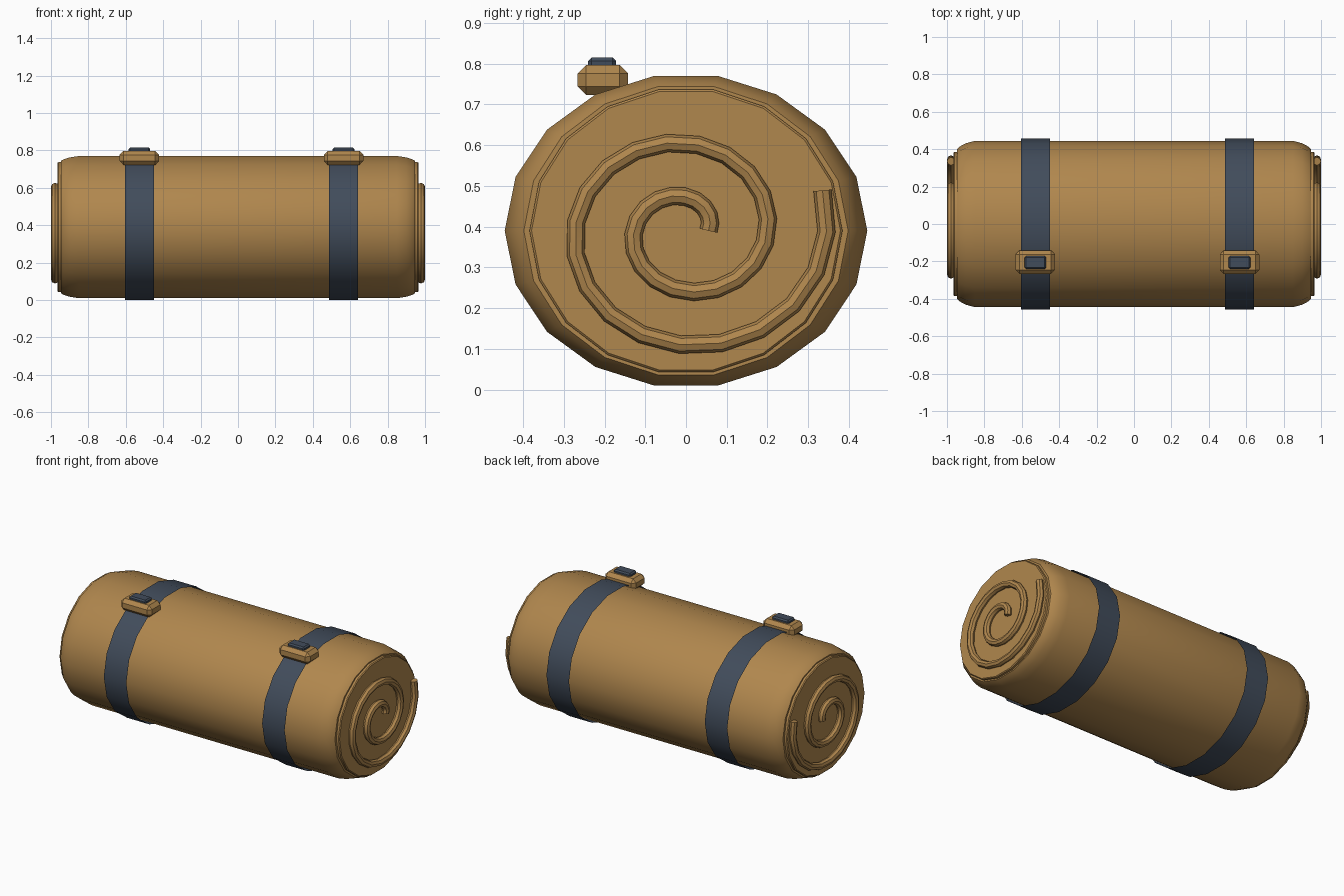
import bpy, bmesh, math
from mathutils import Vector

if "Cube" in bpy.data.objects:
    bpy.data.objects.remove(bpy.data.objects["Cube"])

CZ = 0.39   # height of the roll axis


def material(name, rgb):
    m = bpy.data.materials.new(name)
    m.diffuse_color = (*rgb, 1)
    m.use_nodes = True
    m.node_tree.nodes["Principled BSDF"].inputs["Base Color"].default_value = m.diffuse_color
    return m


tan = material("tan canvas", (0.434, 0.241, 0.075))
slate = material("slate strap", (0.053, 0.072, 0.104))


def finish(name, bm, mat, angle=35):
    bmesh.ops.recalc_face_normals(bm, faces=bm.faces)
    me = bpy.data.meshes.new(name)
    bm.to_mesh(me)
    bm.free()
    me.materials.append(mat)
    ob = bpy.data.objects.new(name, me)
    bpy.context.collection.objects.link(ob)
    bpy.ops.object.select_all(action='DESELECT')
    ob.select_set(True)
    bpy.context.view_layer.objects.active = ob
    bpy.ops.object.shade_smooth_by_angle(angle=math.radians(angle))
    return ob


def loft(name, rings, mat, caps=True):
    """Skin a series of closed rings of points."""
    bm = bmesh.new()
    vs = [[bm.verts.new(p) for p in r] for r in rings]
    n = len(vs[0])
    for a, b in zip(vs, vs[1:]):
        for i in range(n):
            j = (i + 1) % n
            bm.faces.new((a[i], a[j], b[j], b[i]))
    if caps:
        bm.faces.new(vs[0])
        bm.faces.new(vs[-1])
    return finish(name, bm, mat)


def oval(x, ry, rz, n=18):
    return [(x, ry * math.cos(2 * math.pi * i / n),
             CZ + rz * math.sin(2 * math.pi * i / n)) for i in range(n)]


def box(name, lo, hi, bevel, mat):
    bm = bmesh.new()
    bmesh.ops.create_cube(bm, size=1)
    lo, hi = Vector(lo), Vector(hi)
    for v in bm.verts:
        v.co = (lo + hi) / 2 + v.co * (hi - lo)
    bmesh.ops.bevel(bm, geom=bm.edges[:], offset=bevel, segments=1, affect='EDGES')
    return finish(name, bm, mat, 20)


# rolled body with rounded ends: (x, inset from full radius)
half = [(0.85, 0), (0.90, 0.014), (0.93, 0.030), (0.947, 0.047)]
profile = [(-x, d) for x, d in reversed(half)] + half
loft("roll_body", [oval(x, 0.445 - d, 0.386 - 0.57 * d) for x, d in profile], tan)

for side, s in (("left", -1), ("right", 1)):
    # raised end disc
    loft(side + "_end_disc", [oval(s * x, 0.384 - d, 0.352 - d)
                              for x, d in ((0.92, 0), (0.961, 0), (0.966, 0.005))], tan)
    # spiral roll edge
    pts = []
    for k in range(0, 41):
        t = k * 738 / 40
        a, r = math.radians(t), 0.055 + 0.29 * t / 720
        pts.append(Vector((s * 0.978, r * math.cos(a), CZ + 0.91 * r * math.sin(a))))
    rings = []
    for i, p in enumerate(pts):
        tangent = (pts[min(i + 1, 40)] - pts[max(i - 1, 0)]).normalized()
        out = tangent.cross(Vector((1, 0, 0)))
        rings.append([p + 0.022 * (math.cos(q) * out + math.sin(q) * Vector((1, 0, 0)))
                      for q in (math.pi * j / 4 for j in range(8))])
    loft(side + "_spiral", rings, tan)

# straps (thin open bands) and their buckles
for side, x0, x1 in (("left", -0.605, -0.45), ("right", 0.487, 0.642)):
    loft(side + "_strap", [oval(x, 0.458, 0.396) for x in (x0, x1)], slate, caps=False)
    c = (x0 + x1) / 2
    box(side + "_buckle", (c - 0.106, -0.266, 0.723), (c + 0.106, -0.142, 0.797), 0.021, tan)
    box(side + "_buckle_tab", (c - 0.058, -0.24, 0.775), (c + 0.058, -0.172, 0.815), 0.008, slate)
